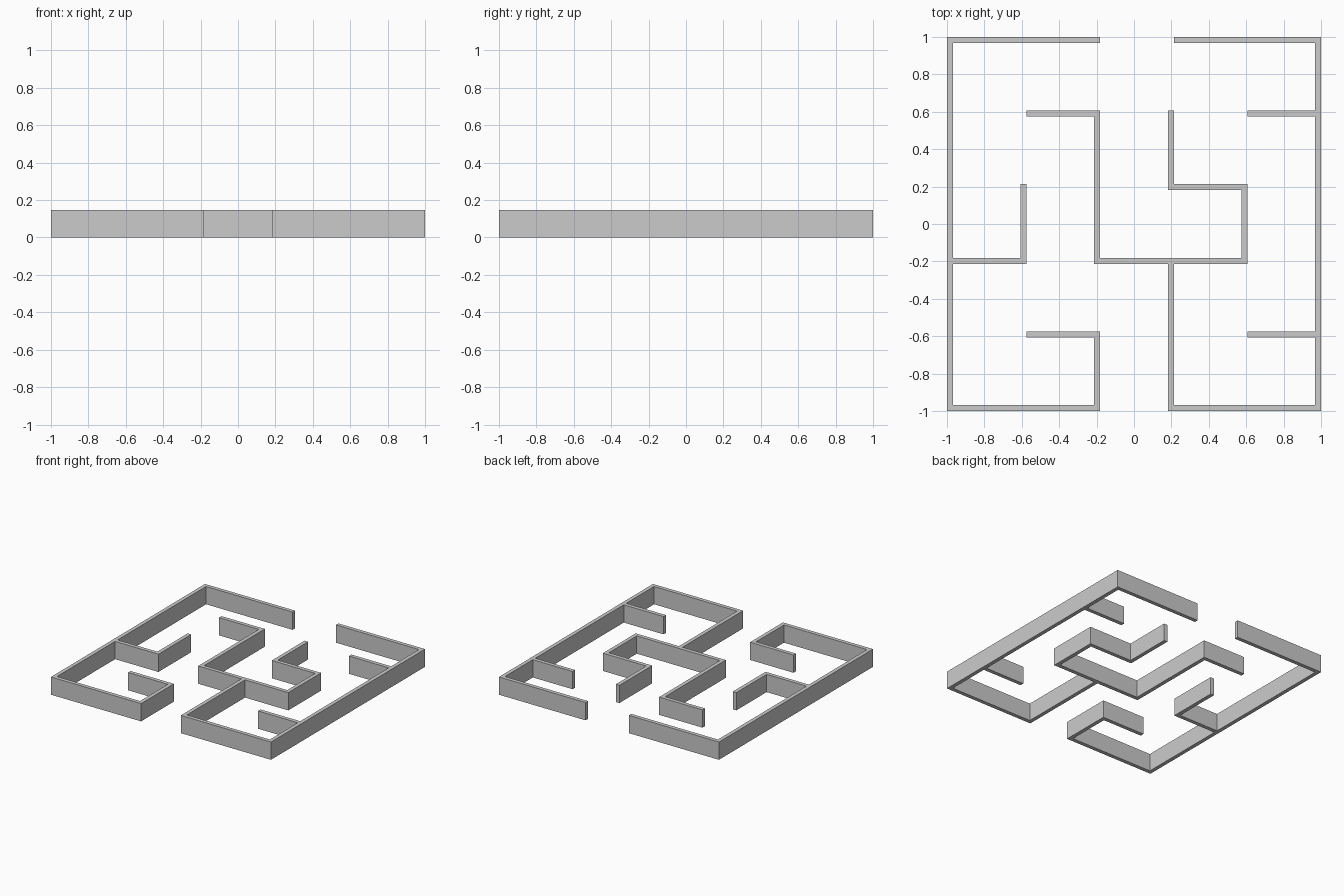
import bpy
import bmesh

if "Cube" in bpy.data.objects:
    bpy.data.objects.remove(bpy.data.objects["Cube"])

WALL = 0.032                      # wall thickness
GAP = (2 - 6 * WALL) / 5          # corridor width
HEIGHT = 0.146

# Floor plan seen from above, back row first; even rows/columns are wall-thick,
# odd ones are corridor-wide
PLAN = [
    "#####..####",
    "#.........#",
    "#..##.#..##",
    "#...#.#...#",
    "#.#.#.###.#",
    "#.#.#...#.#",
    "###.#####.#",
    "#.....#...#",
    "#..##.#..##",
    "#...#.#...#",
    "#####.#####",
]

# Lattice line positions from -1 to 1
lines = [-1.0]
for i in range(11):
    lines.append(lines[-1] + (GAP if i % 2 else WALL))

# Footprint of the walls
bm = bmesh.new()
for r, row in enumerate(reversed(PLAN)):
    for c, cell in enumerate(row):
        if cell == "#":
            x0, x1 = lines[c], lines[c + 1]
            y0, y1 = lines[r], lines[r + 1]
            bm.faces.new([bm.verts.new((x, y, 0)) for x, y in
                          ((x0, y0), (x1, y0), (x1, y1), (x0, y1))])
bmesh.ops.remove_doubles(bm, verts=bm.verts, dist=1e-4)

# Raise the walls and merge the flat faces
base = bm.faces[:]
top = bmesh.ops.extrude_face_region(bm, geom=base, use_keep_orig=True)
bmesh.ops.translate(bm, vec=(0, 0, HEIGHT),
                    verts=[g for g in top["geom"] if isinstance(g, bmesh.types.BMVert)])
bmesh.ops.recalc_face_normals(bm, faces=bm.faces)
bmesh.ops.dissolve_limit(bm, angle_limit=0.01, verts=bm.verts, edges=bm.edges)

mesh = bpy.data.meshes.new("maze_walls")
bm.to_mesh(mesh)
bm.free()
bpy.context.collection.objects.link(bpy.data.objects.new("maze_walls", mesh))
